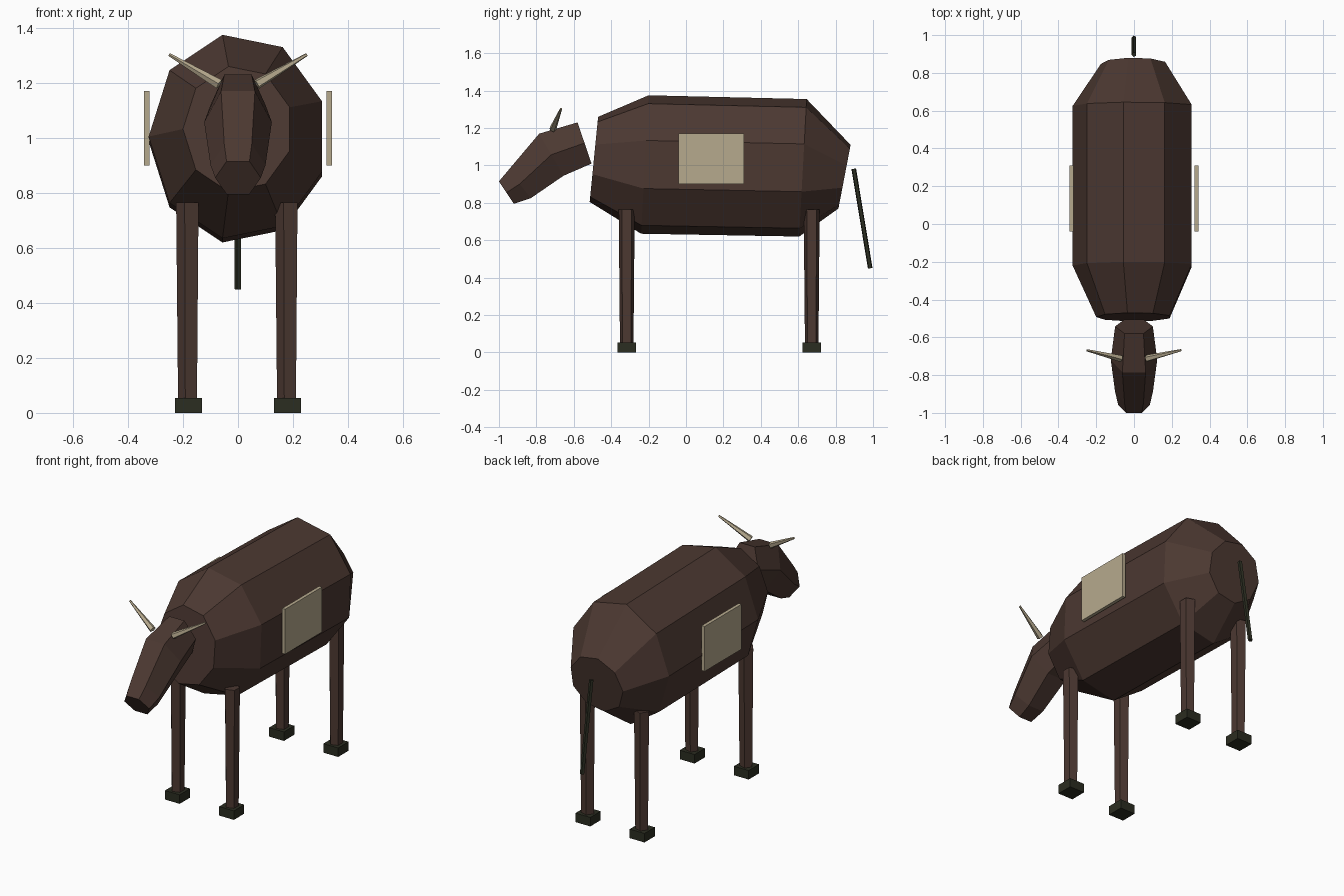
import bpy, bmesh, math
from mathutils import Vector

if "Cube" in bpy.data.objects:
    bpy.data.objects.remove(bpy.data.objects["Cube"])


def material(name, rgb):
    m = bpy.data.materials.new(name)
    m.diffuse_color = (*rgb, 1)
    m.use_nodes = True
    m.node_tree.nodes["Principled BSDF"].inputs["Base Color"].default_value = m.diffuse_color
    return m


HIDE = material("dark brown hide", (0.072, 0.040, 0.031))
TAN = material("tan horn", (0.470, 0.400, 0.270))
DARK = material("dark hoof", (0.024, 0.026, 0.015))


def finish(name, bm, mat):
    bmesh.ops.recalc_face_normals(bm, faces=bm.faces)
    me = bpy.data.meshes.new(name)
    bm.to_mesh(me)
    bm.free()
    me.materials.append(mat)
    ob = bpy.data.objects.new(name, me)
    bpy.context.collection.objects.link(ob)
    return ob


def loft(name, rings, n, phase, mat):
    """Skin n-sided elliptical rings given as (centre, u axis, v axis)."""
    bm = bmesh.new()
    loops = []
    for c, u, v in rings:
        angles = [phase + math.tau * i / n for i in range(n)]
        loops.append([bm.verts.new(c + u * math.cos(a) + v * math.sin(a)) for a in angles])
    for a, b in zip(loops, loops[1:]):
        for i in range(n):
            j = (i + 1) % n
            bm.faces.new((a[i], a[j], b[j], b[i]))
    bm.faces.new(loops[0])
    bm.faces.new(loops[-1])
    return finish(name, bm, mat)


def profile_loft(name, profile, n, phase, reach, mat):
    """Rings given by their (y, z) top, (y, z) bottom and half width in x."""
    rings = []
    for top, bottom, rx in profile:
        t, b = Vector((0, *top)), Vector((0, *bottom))
        rings.append(((t + b) / 2, Vector((rx, 0, 0)), (t - b) / 2 / reach))
    return loft(name, rings, n, phase, mat)


def rod(name, p, q, r1, r2, mat, n=5):
    """Tapered straight rod from p to q."""
    p, q = Vector(p), Vector(q)
    d = (q - p).normalized()
    v = d.cross(Vector((1, 0, 0))).normalized()
    u = v.cross(d)
    return loft(name, [(p, u * r1, v * r1), (q, u * r2, v * r2)], n, math.pi, mat)


def box(name, centre, size, mat):
    bm = bmesh.new()
    bmesh.ops.create_cube(bm, size=1)
    for v in bm.verts:
        v.co = Vector(centre) + v.co * Vector(size)
    return finish(name, bm, mat)


# Barrel body, nine sided
profile_loft("body", [
    ((-0.47, 1.26), (-0.515, 0.805), 0.20),
    ((-0.20, 1.375), (-0.24, 0.635), 0.325),
    ((0.645, 1.355), (0.605, 0.62), 0.325),
    ((0.88, 1.11), (0.815, 0.77), 0.175),
], 9, math.pi, math.sin(math.radians(100)), HIDE)

# Head, six sided, drooping to the muzzle
profile_loft("head", [
    ((-0.58, 1.23), (-0.505, 1.01), 0.10),
    ((-0.785, 1.17), (-0.655, 0.945), 0.123),
    ((-0.948, 0.977), (-0.83, 0.825), 0.10),
    ((-1.0, 0.915), (-0.92, 0.795), 0.083),
], 6, 0, math.sin(math.radians(60)), HIDE)

# Horns and side panels
for s, side in ((-1, "left"), (1, "right")):
    rod(f"horn_{side}", (s * 0.068, -0.712, 1.195), (s * 0.25, -0.668, 1.303),
        0.019, 0.006, TAN)
    box(f"side_panel_{side}", (s * 0.331, 0.135, 1.035), (0.02, 0.35, 0.27), TAN)

    # Legs and hooves
    for y, end in ((-0.317, "front"), (0.672, "rear")):
        rod(f"{end}_leg_{side}", (s * 0.18, y, 0.05), (s * 0.18, y, 0.765),
            0.038, 0.045, HIDE)
        box(f"{end}_hoof_{side}", (s * 0.18, y, 0.027), (0.098, 0.098, 0.054), DARK)

# Tail
rod("tail", (0, 0.897, 0.982), (0, 0.985, 0.45), 0.013, 0.013, DARK)
